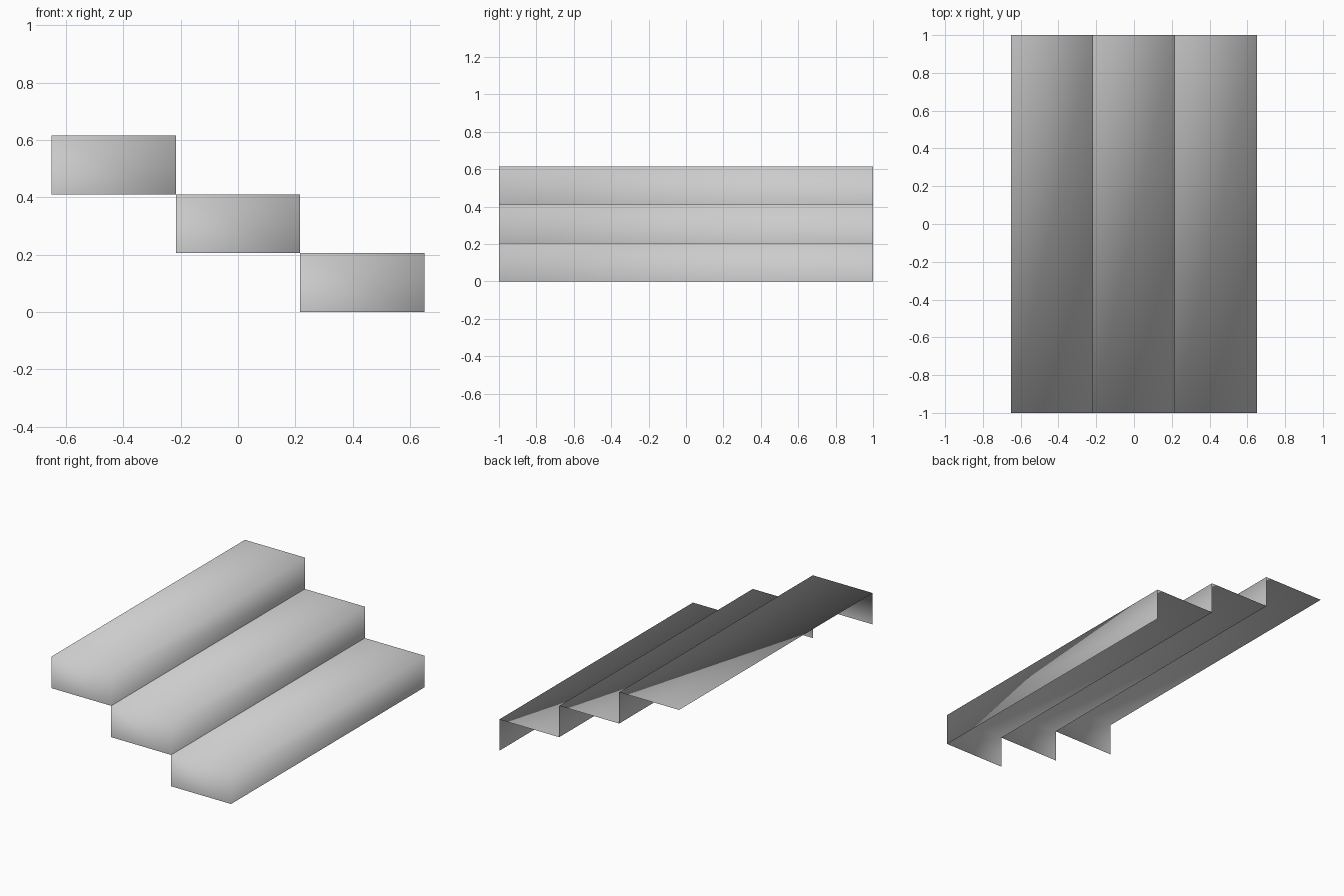
import bpy
import bmesh
from mathutils import Matrix, Vector

STEPS = 3
TREAD = 0.4335   # depth of one step along x
RISE = 0.205     # height of one step
LENGTH = 2.0     # width of the flight along y

cube = bpy.data.objects.get("Cube")
if cube:
    bpy.data.objects.remove(cube, do_unlink=True)

# Single plain grey
grey = bpy.data.materials.new("light_grey")
grey.use_nodes = True
colour = (0.6, 0.6, 0.6, 1.0)
grey.diffuse_color = colour
grey.node_tree.nodes["Principled BSDF"].inputs["Base Color"].default_value = colour


def make_step(name, x, z):
    """Open shell of one step: tread, riser and front end only."""
    bm = bmesh.new()
    bmesh.ops.create_cube(bm, size=1.0)
    bm.normal_update()
    # Leave the back end, inner side and underside open
    hidden = [f for f in bm.faces if f.normal.dot(Vector((-1, 1, -1))) > 0.5]
    bmesh.ops.delete(bm, geom=hidden, context="FACES")
    bmesh.ops.transform(
        bm, verts=bm.verts,
        matrix=Matrix.Translation((0, 0, RISE / 2)) @ Matrix.Diagonal((TREAD, LENGTH, RISE, 1)))
    for face in bm.faces:
        face.smooth = True
    mesh = bpy.data.meshes.new(name)
    bm.to_mesh(mesh)
    bm.free()
    mesh.materials.append(grey)
    step = bpy.data.objects.new(name, mesh)
    step.location = (x, 0, z)
    bpy.context.collection.objects.link(step)


# Flight of steps descending towards +x
for i, name in enumerate(("bottom_step", "middle_step", "top_step")):
    make_step(name, ((STEPS - 1) / 2 - i) * TREAD, i * RISE)
